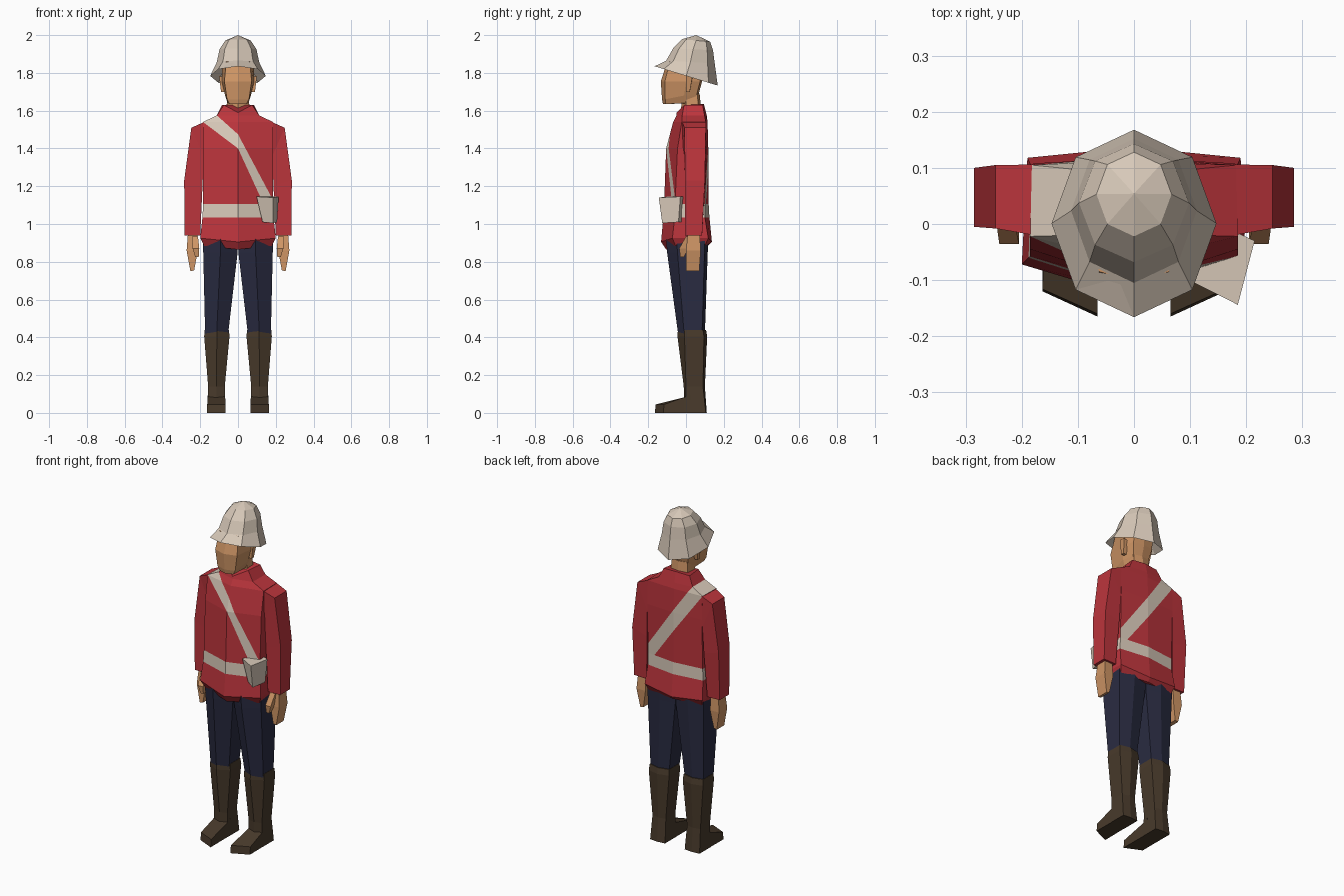
import bpy, bmesh, math
from mathutils import Vector


def material(name, rgb):
    m = bpy.data.materials.new(name)
    m.diffuse_color = (*rgb, 1)
    return m


RED = material("red cloth", (0.50, 0.035, 0.045))
CREAM = material("cream canvas", (0.68, 0.58, 0.48))
NAVY = material("navy cloth", (0.023, 0.025, 0.055))
BROWN = material("brown leather", (0.065, 0.042, 0.024))
SKIN = material("skin", (0.62, 0.30, 0.13))


def loft(name, rings, *mats, paint=None):
    """Skin a list of equal rings; a last ring of one point makes a tip."""
    bm = bmesh.new()
    vs = [[bm.verts.new(p) for p in r] for r in rings]
    for a, b in zip(vs, vs[1:]):
        n = len(a)
        for i in range(n):
            j = (i + 1) % n
            bm.faces.new((a[i], a[j], b[0]) if len(b) == 1 else (a[i], a[j], b[j], b[i]))
    bm.faces.new(vs[0])
    if len(vs[-1]) > 2:
        bm.faces.new(vs[-1])
    bmesh.ops.recalc_face_normals(bm, faces=bm.faces)
    if paint:
        paint(bm)
    me = bpy.data.meshes.new(name)
    bm.to_mesh(me)
    bm.free()
    for m in mats:
        me.materials.append(m)
    ob = bpy.data.objects.new(name, me)
    bpy.context.collection.objects.link(ob)
    return ob


def sym(*half):
    """Ring from front centre round the +x side to back centre, mirrored."""
    return list(half) + [(-x, y, z) for x, y, z in half[-2:0:-1]]


def flip(rings, s):
    return [[(s * x, y, z) for x, y, z in r] for r in rings]


# Coat: front centre, front side, back side, back centre
def coat_ring(z, fc, fx, fy, bx, by, bc, zf=None, zb=None):
    return sym((0, fc, zf or z), (fx, fy, z), (bx, by, z), (0, bc, zb or z))


BELT_LOW, BELT_TOP = 1.035, 1.105
coat = [
    coat_ring(0.885, -0.105, 0.18, -0.055, 0.175, 0.10, 0.118, zf=0.865),
    coat_ring(0.925, -0.132, 0.20, -0.072, 0.19, 0.118, 0.137, zf=0.905, zb=0.905),
    coat_ring(BELT_LOW, -0.12, 0.188, -0.06, 0.182, 0.10, 0.124),
    coat_ring(BELT_TOP, -0.116, 0.185, -0.058, 0.18, 0.10, 0.12),
    coat_ring(1.40, -0.105, 0.185, -0.045, 0.18, 0.108, 0.118),
    coat_ring(1.54, -0.068, 0.185, -0.022, 0.182, 0.105, 0.114),
    coat_ring(1.575, -0.05, 0.112, -0.02, 0.112, 0.098, 0.11),
    coat_ring(1.63, -0.05, 0.075, -0.01, 0.085, 0.088, 0.095, zf=1.59, zb=1.635),
]

# Strap edges in x/z: (region test, upper line, lower line)
STRAP = [
    (lambda c: c.y < 0 and c.x < 0, ((-0.112, 1.575), (0, 1.475)), ((-0.185, 1.54), (0, 1.40))),
    (lambda c: c.y < 0 and c.x > 0, ((0, 1.475), (0.165, 1.165)), ((0, 1.40), (0.115, 1.15))),
    (lambda c: c.y > 0.085, ((-0.112, 1.575), (0.18, 1.16)), ((-0.182, 1.54), (0.135, 1.105))),
]


def above(c, line):
    (x0, z0), (x1, z1) = line
    return c.z > z0 + (z1 - z0) * (c.x - x0) / (x1 - x0)


def paint_coat(bm):
    for test, up, low in STRAP:
        for (x0, z0), (x1, z1) in (up, low):
            fs = [f for f in bm.faces if test(f.calc_center_median()) and f.calc_center_median().z > BELT_TOP]
            geom = fs + list({e for f in fs for e in f.edges}) + list({v for f in fs for v in f.verts})
            bmesh.ops.bisect_plane(bm, geom=geom, dist=1e-5, plane_co=(x0, 0, z0),
                                   plane_no=Vector((z0 - z1, 0, x1 - x0)))
    for f in bm.faces:
        c = f.calc_center_median()
        belt = BELT_LOW < c.z < BELT_TOP
        strap = c.z > BELT_TOP and any(t(c) and above(c, lo) and not above(c, up) for t, up, lo in STRAP)
        shoulder = c.x < -0.12 and c.z > 1.545 and 0 < c.y < 0.085
        f.material_index = int(belt or strap or shoulder)


loft("coat", coat, RED, CREAM, paint=paint_coat)

# Pouch on the belt
loft("pouch", [
    [(0.13, -0.09, 1.01), (0.185, -0.126, 1.005), (0.207, -0.04, 1.01), (0.16, 0, 1.01)],
    [(0.098, -0.10, 1.145), (0.185, -0.144, 1.14), (0.215, -0.03, 1.145), (0.15, 0, 1.145)]], CREAM)


# Sleeve ring: inner edge, outer edge, front and back depth
def slab(xi, zi, xo, zo, f, b):
    return [(xi, f, zi), (xo, f, zo), (xo, b, zo), (xi, b, zi)]


sleeve = [slab(0.16, 1.38, 0.178, 1.54, -0.02, 0.106), slab(0.182, 1.36, 0.247, 1.51, -0.008, 0.105),
          slab(0.188, 1.20, 0.285, 1.23, -0.005, 0.10), slab(0.20, 0.938, 0.282, 0.94, -0.004, 0.085)]
hand = [slab(0.215, 0.95, 0.265, 0.95, 0.01, 0.072), slab(0.213, 0.86, 0.272, 0.86, 0.0, 0.078),
        slab(0.232, 0.755, 0.252, 0.75, 0.0, 0.07)]
thumb = [slab(0.212, 0.935, 0.245, 0.935, 0.0, 0.03), slab(0.205, 0.87, 0.24, 0.87, -0.036, 0.01),
         slab(0.208, 0.825, 0.226, 0.825, -0.03, -0.01)]


# Leg ring: six sides with a crease down the front and back
def leg_ring(z, xi, xo, fc, f, b, bc, xc=None):
    xc = xc or (xi + xo) / 2
    return [(xc, fc, z), (xo, f, z), (xo, b, z), (xc, bc, z), (xi, b, z), (xi, f, z)]


trousers = [leg_ring(0.92, 0.0, 0.185, -0.105, -0.05, 0.10, 0.12),
            leg_ring(0.85, 0.002, 0.184, -0.10, -0.045, 0.098, 0.115),
            leg_ring(0.42, 0.052, 0.174, -0.042, -0.01, 0.085, 0.10)]
boot = [leg_ring(0.44, 0.048, 0.176, -0.043, -0.008, 0.09, 0.106),
        leg_ring(0.405, 0.045, 0.179, -0.045, -0.008, 0.095, 0.112),
        leg_ring(0.14, 0.07, 0.158, -0.012, 0.0, 0.09, 0.1),
        leg_ring(0.0, 0.065, 0.163, -0.01, 0.0, 0.105, 0.11)]
foot = [[(0.066, 0.03, 0), (0.162, 0.03, 0), (0.16, 0.03, 0.10), (0.068, 0.03, 0.10)],
        [(0.066, -0.01, 0), (0.162, -0.01, 0), (0.16, -0.01, 0.082), (0.068, -0.01, 0.082)],
        [(0.065, -0.165, 0), (0.163, -0.12, 0), (0.163, -0.116, 0.045), (0.065, -0.16, 0.045)]]
ear = [slab(0.07, 1.775, 0.1, 1.785, 0.0, 0.035), slab(0.07, 1.70, 0.09, 1.70, 0.0, 0.02)]

for s, side in ((1, "left"), (-1, "right")):
    for part, rings, mat in (("sleeve", sleeve, RED), ("hand", hand, SKIN), ("thumb", thumb, SKIN),
                             ("trouser_leg", trousers, NAVY), ("boot", boot, BROWN),
                             ("foot", foot, BROWN), ("ear", ear, SKIN)):
        loft(f"{side}_{part}", flip(rings, s), mat)


# Head and neck
def head_ring(z, fc, fx, fy, mx, my, bx, by, bc, dz=0):
    return sym((0, fc, z), (fx, fy, z), (mx, my, z + dz), (bx, by, z + dz), (0, bc, z + dz))


loft("head", [
    head_ring(1.635, -0.122, 0.045, -0.108, 0.055, -0.012, 0.045, 0.04, 0.05, 0.005),
    head_ring(1.66, -0.127, 0.058, -0.11, 0.068, -0.01, 0.052, 0.055, 0.065, 0.02),
    head_ring(1.755, -0.133, 0.072, -0.112, 0.086, 0.0, 0.065, 0.075, 0.085),
    head_ring(1.86, -0.10, 0.062, -0.085, 0.085, 0.0, 0.065, 0.08, 0.09)], SKIN)
loft("neck", [
    sym((0, -0.03, 1.56), (0.062, 0.0, 1.56), (0.062, 0.07, 1.56), (0, 0.085, 1.56)),
    sym((0, -0.02, 1.69), (0.056, 0.0, 1.69), (0.05, 0.06, 1.69), (0, 0.072, 1.69))], SKIN)


# Sun helmet: eight-sided rings, tilted down to the back
def helmet_ring(rx, yf, yb, zf, zb):
    r = []
    for i in range(8):
        a = i * math.pi / 4
        t = (1 - math.cos(a)) / 2
        r.append((rx * math.sin(a), yf + (yb - yf) * t, zf + (zb - zf) * t))
    return r


loft("helmet", [
    helmet_ring(0.10, -0.10, 0.125, 1.865, 1.83),
    helmet_ring(0.147, -0.166, 0.168, 1.835, 1.733),
    helmet_ring(0.112, -0.105, 0.152, 1.865, 1.85),
    helmet_ring(0.098, -0.068, 0.143, 1.93, 1.92),
    helmet_ring(0.067, -0.022, 0.128, 1.978, 1.965),
    [(0, 0.054, 2.0)]], CREAM)
